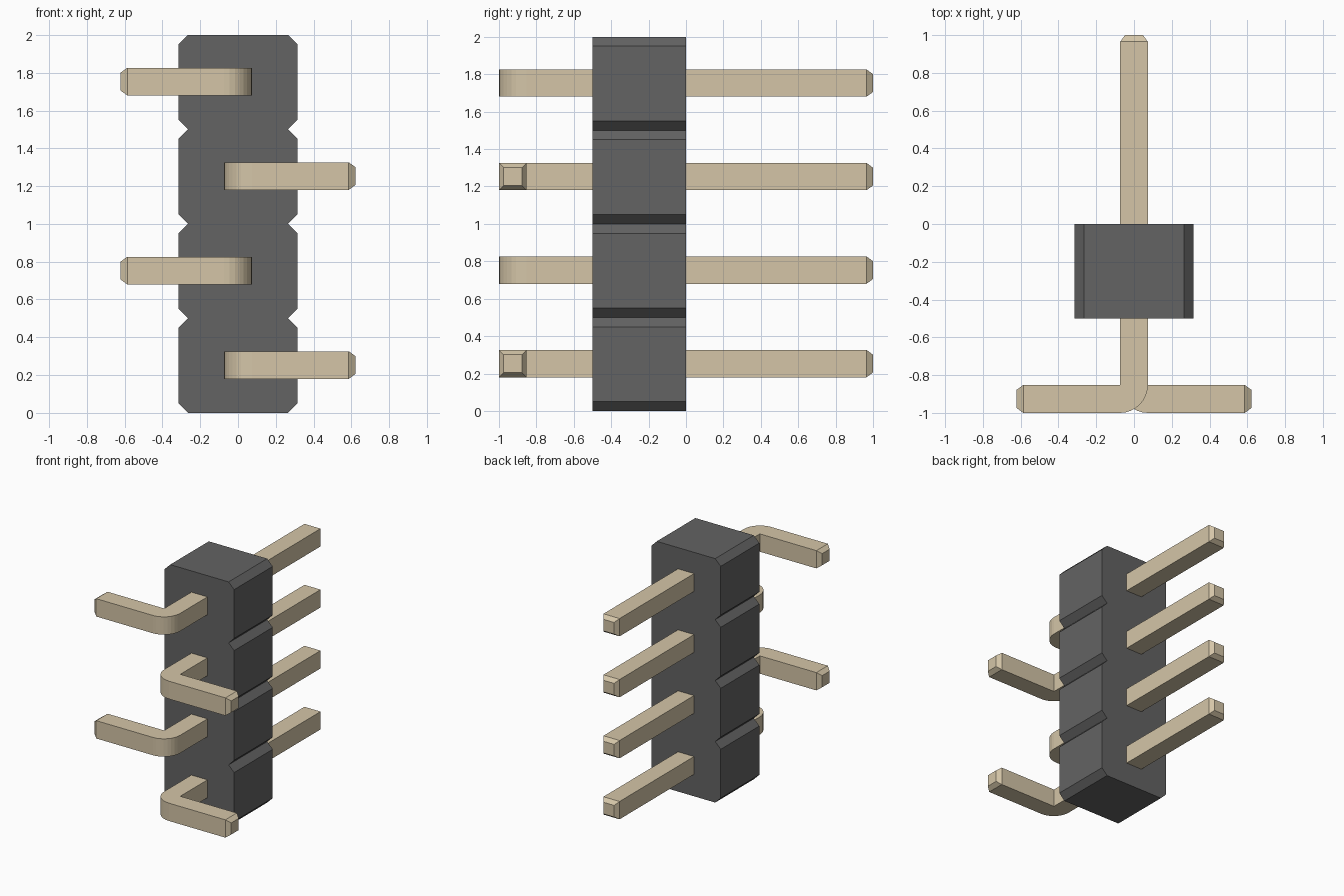
import bpy, bmesh, math
from mathutils import Vector

if "Cube" in bpy.data.objects:
    bpy.data.objects.remove(bpy.data.objects["Cube"])

HALF = 0.073           # half thickness of a pin
BEND_Y = -0.852        # inside corner of the bent foot


def material(name, color):
    mat = bpy.data.materials.new(name)
    mat.diffuse_color = color
    mat.use_nodes = True
    mat.node_tree.nodes["Principled BSDF"].inputs["Base Color"].default_value = mat.diffuse_color
    return mat


def prism(name, points, direction, mat, tips=()):
    """Extrude a flat outline; faces facing a tip direction get a tapered end."""
    bm = bmesh.new()
    face = bm.faces.new([bm.verts.new(p) for p in points])
    ext = bmesh.ops.extrude_face_region(bm, geom=[face])
    verts = [g for g in ext["geom"] if isinstance(g, bmesh.types.BMVert)]
    bmesh.ops.translate(bm, verts=verts, vec=direction)
    bmesh.ops.recalc_face_normals(bm, faces=bm.faces)
    bm.normal_update()
    for position, normal in tips:
        ends = [f for f in bm.faces if f.normal.dot(Vector(normal)) > 0.99
                and (f.calc_center_median() - Vector(position)).length < 0.02]
        bmesh.ops.inset_individual(bm, faces=ends, thickness=0.036, depth=0.035)
    mesh = bpy.data.meshes.new(name)
    bm.to_mesh(mesh)
    bm.free()
    mesh.materials.append(mat)
    obj = bpy.data.objects.new(name, mesh)
    bpy.context.collection.objects.link(obj)
    return obj


plastic = material("dark_plastic", (0.125, 0.125, 0.125, 1))
metal = material("pale_gold", (0.66, 0.56, 0.39, 1))

# Housing: four stacked cells with notches between them
right = [(0.265, 0)]
for i in range(4):
    z = i * 0.5
    right += [(0.315, z + 0.05), (0.315, z + 0.45), (0.265, z + 0.5)]
outline = right + [(-x, z) for x, z in reversed(right)]
prism("housing", [(x, -0.5, z) for x, z in outline], (0, 0.5, 0), plastic)

# Pins: straight at the back, feet bent alternately right and left
for i in range(4):
    side = 1 if i % 2 == 0 else -1
    z = 0.253 + i * 0.5
    radius = 1 + BEND_Y
    depth = 2 * HALF
    path = [(HALF, 0.965), (-HALF, 0.965)]
    for k in range(9):
        a = math.pi / 2 * k / 8
        path.append((HALF - depth * math.cos(a), BEND_Y - radius * math.sin(a)))
    path += [(0.586, -1), (0.586, BEND_Y), (HALF, BEND_Y)]
    tips = [((0, 0.965, z), (0, 1, 0)),
            ((side * 0.586, (BEND_Y - 1) / 2, z), (side, 0, 0))]
    prism(f"pin_{i + 1}", [(side * x, y, z - HALF) for x, y in path],
          (0, 0, depth), metal, tips)
